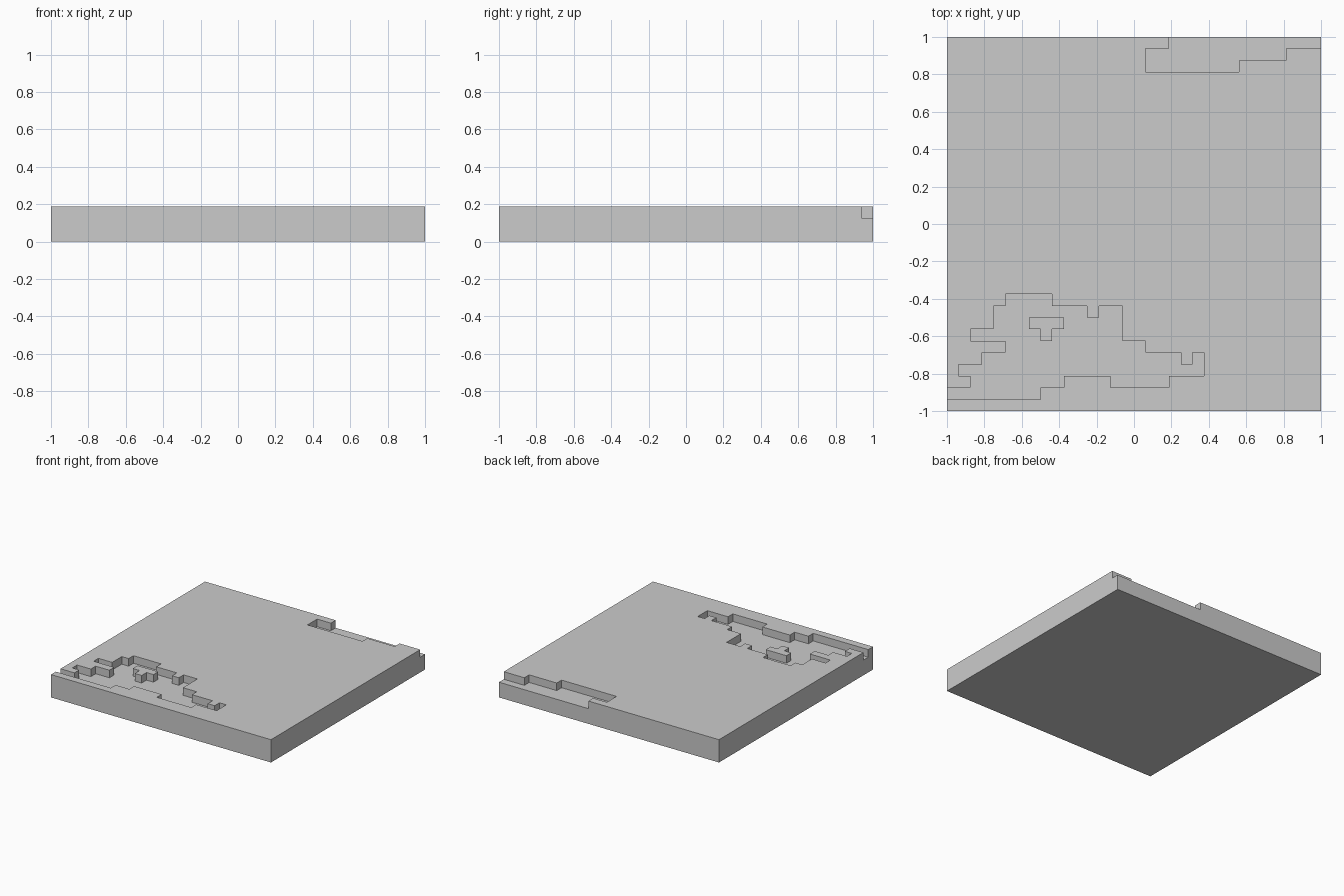
import bpy, bmesh

if "Cube" in bpy.data.objects:
    bpy.data.objects.remove(bpy.data.objects["Cube"])

N = 32            # cells per side
C = 2 / N         # cell size
BASE, TOP = 2 * C, 3 * C

# Sunken areas, one cell deep: row -> spans of columns (start, end)
pits = {
    # front pond with a small island
    1: [(0, 8)],
    2: [(2, 10), (14, 19)],
    3: [(1, 22)],
    4: [(3, 20), (21, 22)],
    5: [(5, 17)],
    6: [(2, 8), (9, 15)],
    7: [(4, 7), (10, 15)],
    8: [(4, 12), (13, 15)],
    9: [(5, 9)],
    # back edge pool
    29: [(17, 25)],
    30: [(17, 29)],
    31: [(19, 32)],
}
sunken = {(x, y) for y, spans in pits.items() for a, b in spans for x in range(a, b)}


def height(x, y):
    if not (0 <= x < N and 0 <= y < N):
        return 0
    return 2 if (x, y) in sunken else 3


bm = bmesh.new()
levels = [0, 0, BASE, TOP]


def quad(points):
    bm.faces.new([bm.verts.new((x * C - 1, y * C - 1, z)) for x, y, z in points])


for x in range(N):
    for y in range(N):
        h = height(x, y)
        corners = [(x, y), (x + 1, y), (x + 1, y + 1), (x, y + 1)]
        # ground surface and underside
        quad([(*p, levels[h]) for p in corners])
        quad([(*p, 0) for p in reversed(corners)])
        # walls wherever the neighbour is lower
        for k, (dx, dy) in enumerate([(0, -1), (1, 0), (0, 1), (-1, 0)]):
            a, b = corners[k], corners[(k + 1) % 4]
            low = height(x + dx, y + dy)
            for lo, hi in ((0, 2), (2, 3)):
                if low <= lo and hi <= h:
                    quad([(*a, levels[lo]), (*b, levels[lo]),
                          (*b, levels[hi]), (*a, levels[hi])])

# Weld the cells and merge flat areas
bmesh.ops.remove_doubles(bm, verts=bm.verts, dist=1e-4)
bmesh.ops.dissolve_limit(bm, angle_limit=0.01, verts=bm.verts, edges=bm.edges)

mesh = bpy.data.meshes.new("terrain_slab")
bm.to_mesh(mesh)
bm.free()
slab = bpy.data.objects.new("terrain_slab", mesh)
bpy.context.collection.objects.link(slab)
